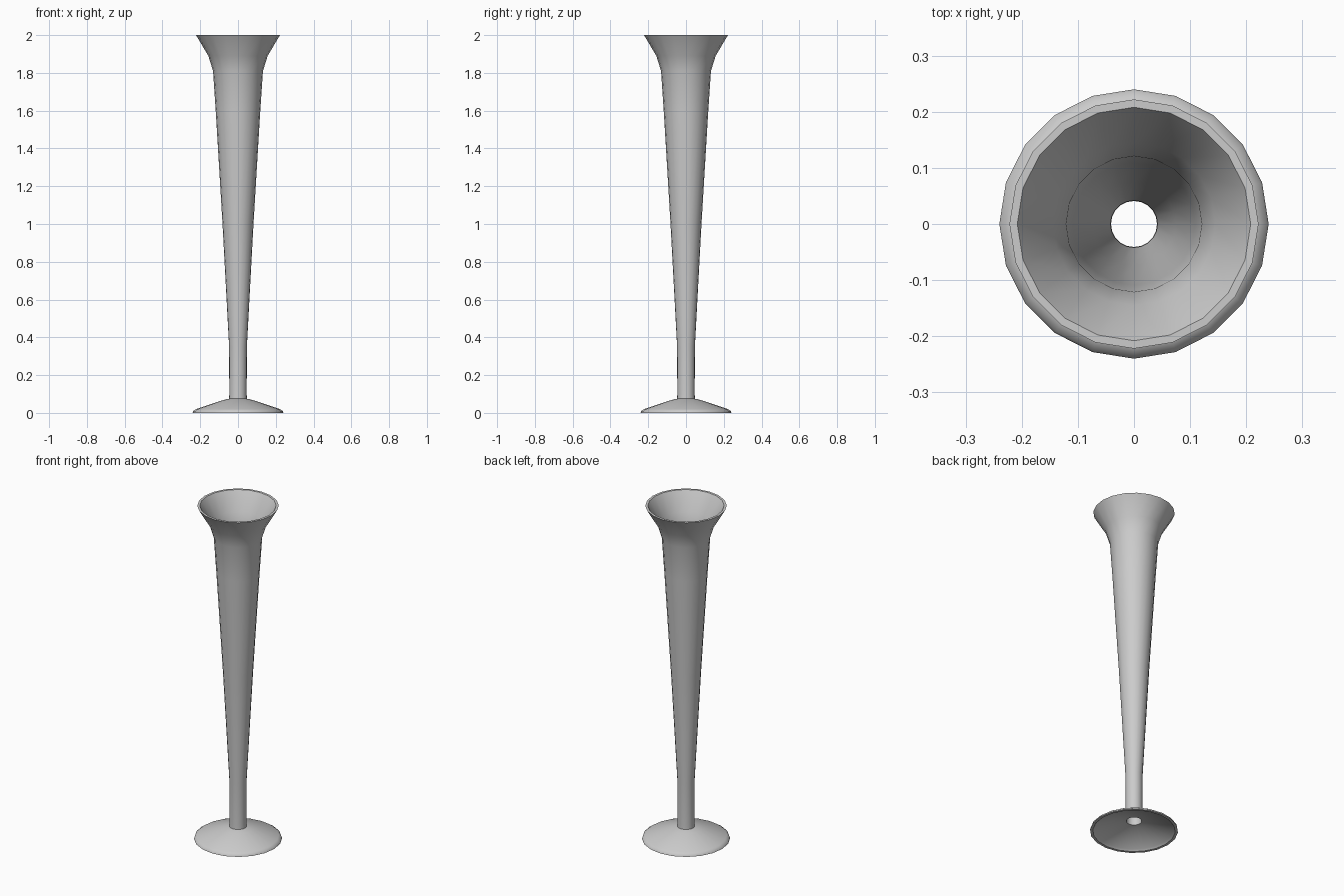
import bpy, bmesh, math

if "Cube" in bpy.data.objects:
    bpy.data.objects.remove(bpy.data.objects["Cube"])

SIDES = 20


def lathe(name, profile):
    """Spin a closed (radius, height) profile around the z axis."""
    bm = bmesh.new()
    rings = []
    for r, z in profile:
        rings.append([bm.verts.new((r * math.cos(2 * math.pi * i / SIDES),
                                    r * math.sin(2 * math.pi * i / SIDES), z))
                      for i in range(SIDES)])
    for a, b in zip(rings, rings[1:] + rings[:1]):
        for i in range(SIDES):
            j = (i + 1) % SIDES
            bm.faces.new((a[i], a[j], b[j], b[i]))
    bmesh.ops.recalc_face_normals(bm, faces=bm.faces)
    mesh = bpy.data.meshes.new(name)
    bm.to_mesh(mesh)
    bm.free()
    obj = bpy.data.objects.new(name, mesh)
    bpy.context.collection.objects.link(obj)
    bpy.ops.object.select_all(action='DESELECT')
    obj.select_set(True)
    bpy.context.view_layer.objects.active = obj
    bpy.ops.object.shade_smooth_by_angle(angle=math.radians(40))
    return obj


# Tall flared vase: outer wall, thin rim, inner wall, domed hollow foot
outer = [(0.24, 0.0), (0.237, 0.01), (0.222, 0.02), (0.08, 0.068), (0.047, 0.075),
         (0.046, 0.1), (0.047, 0.35), (0.082, 1.0), (0.118, 1.6), (0.132, 1.81),
         (0.157, 1.89), (0.222, 2.0)]
inner = [(0.208, 2.0), (0.145, 1.895), (0.121, 1.815), (0.109, 1.6), (0.075, 1.0),
         (0.042, 0.35), (0.041, 0.1), (0.042, 0.062), (0.075, 0.056),
         (0.215, 0.01), (0.225, 0.0)]
lathe("trumpet_vase", outer + inner)
